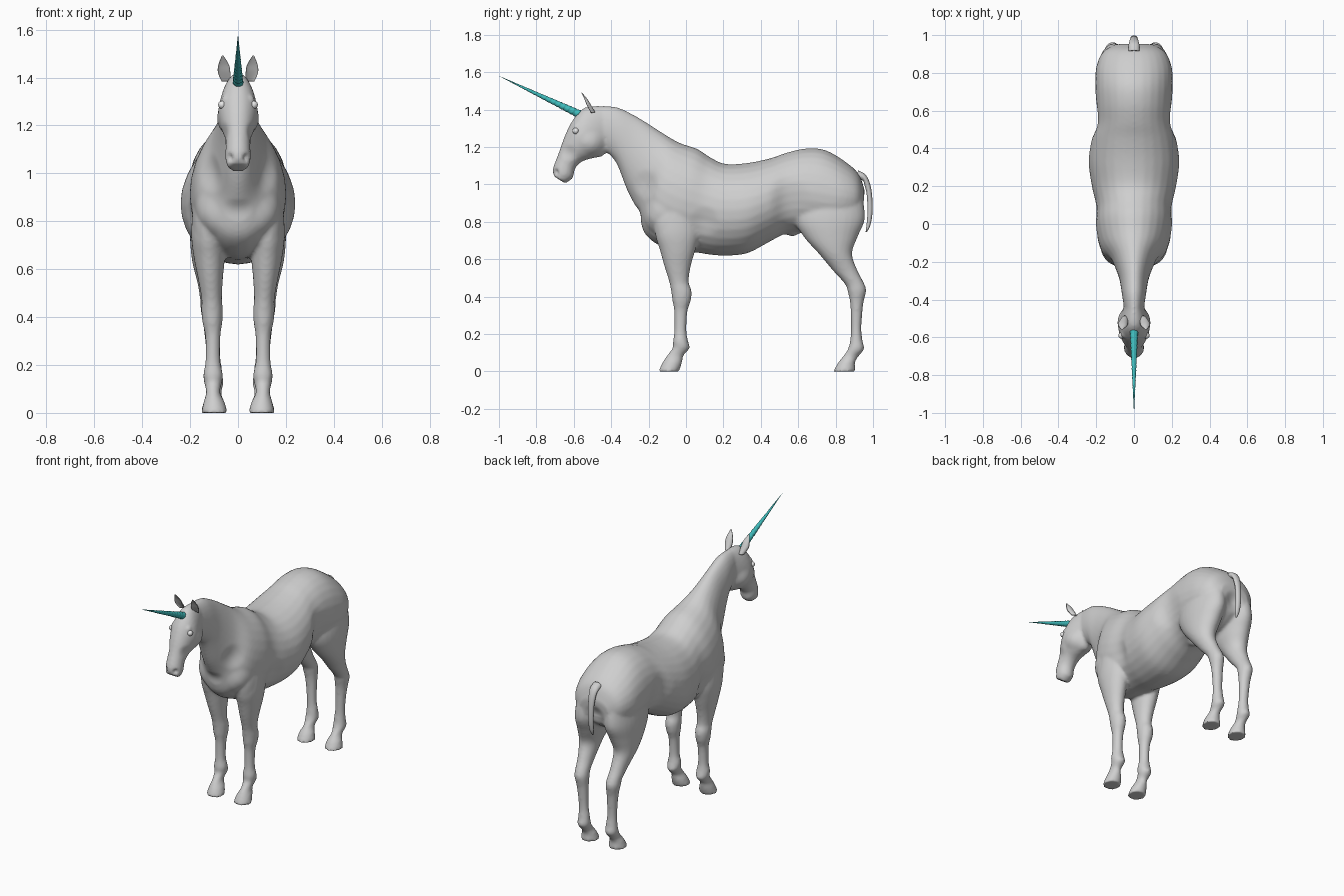
import bpy, bmesh, math
from mathutils import Vector

cube = bpy.data.objects.get("Cube")
if cube:
    bpy.data.objects.remove(cube, do_unlink=True)


def material(name, colour):
    mat = bpy.data.materials.new(name)
    mat.use_nodes = True
    mat.diffuse_color = (*colour, 1)
    mat.node_tree.nodes["Principled BSDF"].inputs["Base Color"].default_value = (*colour, 1)
    return mat


coat = material("pale_grey", (0.62, 0.62, 0.62))
teal = material("teal", (0.05, 0.5, 0.5))
white = material("white", (1, 1, 1))


def spline(rows, steps):
    """Smooth the table of sections with a Catmull-Rom curve."""
    result = []
    last = len(rows) - 1
    for i in range(last):
        a, b, c, d = (rows[max(0, min(last, i + k))] for k in (-1, 0, 1, 2))
        for s in range(steps):
            t = s / steps
            result.append([q + 0.5 * t * (r - p + t * (2 * p - 5 * q + 4 * r - u
                           + t * (3 * (q - r) + u - p)))
                           for p, q, r, u in zip(a, b, c, d)])
    return result + [list(rows[-1])]


def skin(bm, rings):
    """Bridge rings of points and cap both ends."""
    loops = [[bm.verts.new(p) for p in ring] for ring in rings]
    n = len(loops[0])
    for low, high in zip(loops, loops[1:]):
        for j in range(n):
            k = (j + 1) % n
            bm.faces.new((low[j], low[k], high[k], high[j]))
    bm.faces.new(loops[0])
    bm.faces.new(loops[-1])


def loft(bm, rows, side=1, cup=1, sides=28, steps=5):
    """Oval sections: x, edge point (y, z), opposite edge point (y, z), half width."""
    rings = []
    for x, y1, z1, y2, z2, w in spline(rows, steps):
        mid = Vector((x * side, (y1 + y2) / 2, (z1 + z2) / 2))
        half = Vector((0, (y1 - y2) / 2, (z1 - z2) / 2))
        ring = []
        for j in range(sides):
            a = math.tau * j / sides
            c = math.cos(a)
            ring.append(mid + half * (c * cup if c > 0 else c)
                        + Vector((w * math.sin(a), 0, 0)))
        rings.append(ring)
    skin(bm, rings)


def finish(bm, name, mat):
    bmesh.ops.recalc_face_normals(bm, faces=bm.faces)
    mesh = bpy.data.meshes.new(name)
    bm.to_mesh(mesh)
    bm.free()
    mesh.shade_smooth()
    mesh.materials.append(mat)
    obj = bpy.data.objects.new(name, mesh)
    bpy.context.collection.objects.link(obj)
    return obj


# Neck and trunk: top y, z, bottom y, z, half width
trunk = [
    (-.44, 1.42, -.42, 1.17, .055), (-.36, 1.41, -.37, 1.11, .065),
    (-.25, 1.355, -.315, .97, .08), (-.14, 1.285, -.255, .85, .115),
    (-.04, 1.225, -.215, .73, .175), (.06, 1.19, -.1, .655, .2),
    (.13, 1.145, .06, .635, .2), (.21, 1.11, .18, .62, .222),
    (.33, 1.115, .32, .63, .24), (.45, 1.14, .44, .69, .225),
    (.54, 1.17, .53, .735, .2), (.64, 1.192, .62, .74, .2),
    (.74, 1.185, .72, .72, .205), (.84, 1.13, .82, .74, .2),
    (.92, 1.06, .9, .79, .165), (.955, .97, .945, .85, .1)]
# Head from poll to muzzle, same layout
head = [
    (-.44, 1.42, -.42, 1.18, .05), (-.54, 1.412, -.45, 1.15, .072),
    (-.605, 1.345, -.5, 1.14, .083), (-.648, 1.26, -.56, 1.12, .066),
    (-.68, 1.17, -.595, 1.08, .052), (-.71, 1.09, -.605, 1.035, .053),
    (-.708, 1.045, -.645, 1.005, .042)]
# Legs from top to hoof: z, front y, back y, x, half width
foreleg = [
    (.85, -.15, .06, .12, .07), (.74, -.165, .07, .125, .07),
    (.65, -.14, .05, .12, .065), (.56, -.115, .025, .115, .052),
    (.48, -.09, .015, .11, .043), (.43, -.08, .03, .108, .045),
    (.38, -.073, .026, .107, .042), (.32, -.063, .008, .105, .032),
    (.22, -.062, .002, .105, .031), (.16, -.07, .012, .104, .041),
    (.125, -.072, .02, .104, .037), (.085, -.102, -.013, .104, .029),
    (.045, -.127, -.022, .1, .044), (0, -.148, -.037, .098, .055)]
hind_leg = [
    (.95, .62, .94, .1, .08), (.82, .58, .957, .105, .095),
    (.72, .63, .918, .115, .085), (.63, .71, .888, .125, .066),
    (.54, .785, .917, .12, .049), (.47, .848, .953, .115, .043),
    (.43, .864, .963, .113, .043), (.36, .878, .948, .108, .036),
    (.24, .882, .938, .103, .03), (.17, .878, .943, .1, .035),
    (.12, .866, .952, .1, .039), (.08, .838, .922, .1, .03),
    (.045, .812, .903, .1, .044), (0, .787, .908, .1, .055)]

bm = bmesh.new()
for rows in (trunk, head):
    loft(bm, [(0, *row) for row in rows])
for rows in (foreleg, hind_leg):
    for side in (1, -1):
        loft(bm, [(x, f, z, b, z, w) for z, f, b, x, w in rows], side)
rough = finish(bm, "rough_body", coat)

# Fuse the volumes into one soft skin
remesh = rough.modifiers.new("fuse", "REMESH")
remesh.mode = "VOXEL"
remesh.voxel_size = 0.01
soften = rough.modifiers.new("soften", "SMOOTH")
soften.factor = 0.5
soften.iterations = 5
graph = bpy.context.evaluated_depsgraph_get()
bm = bmesh.new()
bm.from_mesh(bpy.data.meshes.new_from_object(rough.evaluated_get(graph)))
bpy.data.objects.remove(rough, do_unlink=True)
bm.normal_update()

# Muscle and face modelling: x, y, z, radius, push along the normal
dabs = [
    (.035, -.695, 1.065, .024, -.014),   # nostril
    (.06, -.5, 1.22, .07, .012),         # cheek
    (.072, -.6, 1.318, .032, .012),      # brow
    (.05, -.625, 1.17, .05, -.008),      # face hollow
    (.13, -.16, .82, .1, .014),          # point of shoulder
    (0, -.22, .86, .07, -.014),          # chest cleft
    (.09, -.2, 1.0, .09, -.012),         # neck base
    (.2, .1, .8, .09, -.01),             # behind the elbow
    (.18, .55, .92, .13, -.012),         # flank
    (0, .96, .86, .08, -.025),           # buttock cleft
    (0, .57, .74, .05, .018)]            # belly fold
for x, y, z, radius, push in dabs:
    centre = Vector((x, y, z))
    moves = []
    for v in bm.verts:
        d = (Vector((abs(v.co.x), v.co.y, v.co.z)) - centre).length / radius
        if d < 1:
            moves.append((v, v.normal * push * (1 - d * d) ** 2))
    for v, move in moves:
        v.co += move
finish(bm, "body", coat)

# Tail
bm = bmesh.new()
tail = [(.92, 1.075, .91, 1.03, .03), (.957, 1.055, .945, 1.02, .028),
        (.982, 1.01, .955, .995, .024), (.995, .94, .967, .94, .02),
        (.997, .85, .97, .85, .018), (.985, .78, .965, .78, .014),
        (.966, .745, .96, .745, .005)]
loft(bm, [(0, *row) for row in tail], sides=16)
finish(bm, "tail", coat)

# Cupped ears and eyes
ear = [(.05, -.53, 1.38, -.485, 1.385, .018), (.058, -.552, 1.42, -.508, 1.425, .026),
       (.06, -.558, 1.455, -.528, 1.457, .021), (.064, -.562, 1.492, -.557, 1.492, .003)]
for side, label in ((1, "left"), (-1, "right")):
    bm = bmesh.new()
    loft(bm, ear, side, cup=-0.4, sides=20)
    finish(bm, label + "_ear", coat)
    bm = bmesh.new()
    bmesh.ops.create_uvsphere(bm, u_segments=16, v_segments=10, radius=0.017)
    bmesh.ops.translate(bm, verts=bm.verts, vec=(0.066 * side, -0.59, 1.286))
    finish(bm, label + "_eye", white)

# Horn with a spiral groove
base, tip = Vector((0, -0.55, 1.366)), Vector((0, -1, 1.58))
axis = (tip - base).normalized()
across = Vector((1, 0, 0))
up = axis.cross(across)
rings = []
count, sides, turns = 160, 20, 18
for i in range(count + 1):
    t = i / count
    ring = []
    for j in range(sides):
        a = math.tau * j / sides
        ridge = 1 - 0.18 * ((t * turns + j / sides) % 1)
        r = 0.024 * (1.01 - t) * ridge
        ring.append(base.lerp(tip, t) + (across * math.cos(a) + up * math.sin(a)) * r)
    rings.append(ring)
bm = bmesh.new()
skin(bm, rings)
finish(bm, "horn", teal)
